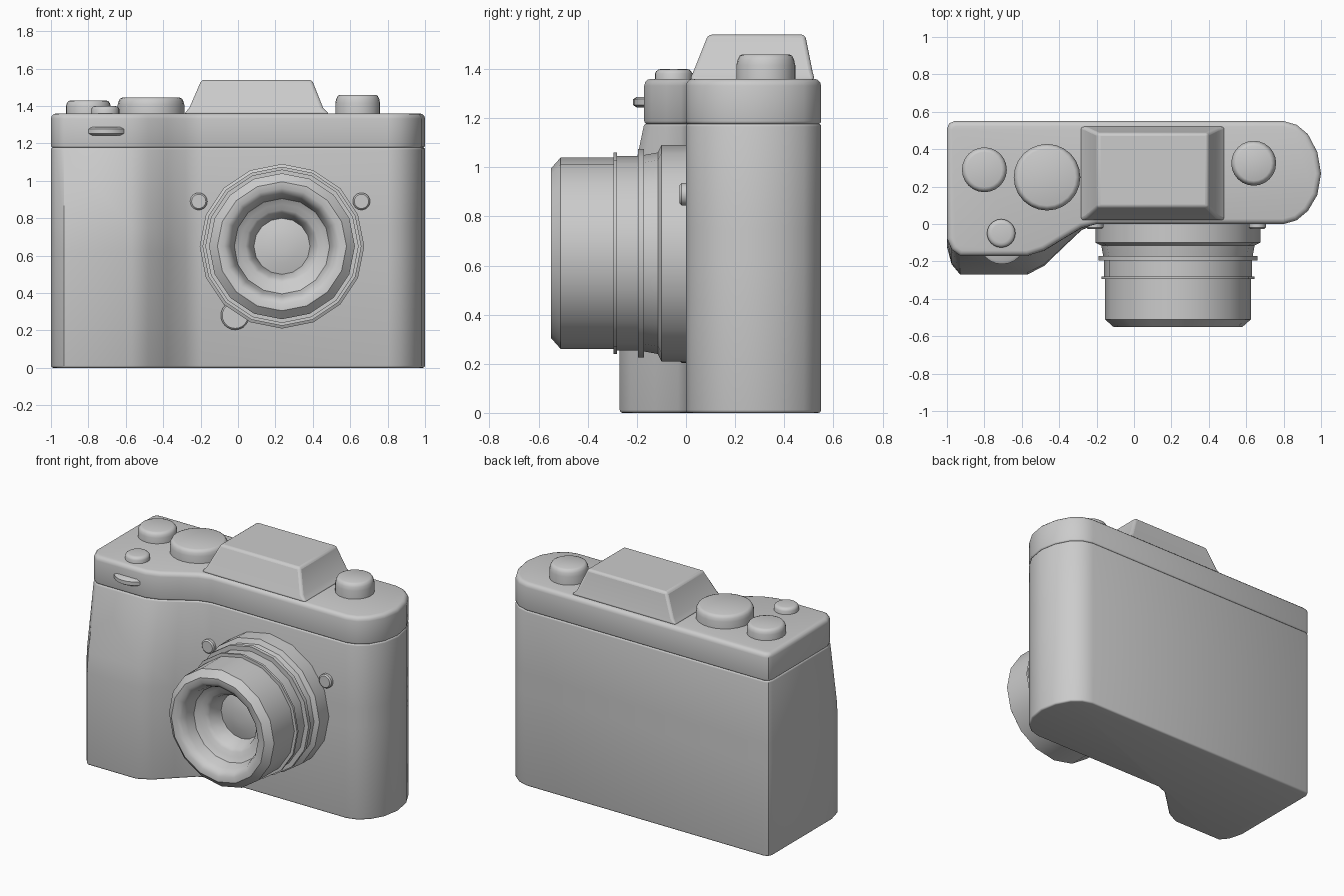
import bpy
import bmesh
from math import sin, cos, pi, radians

cube = bpy.data.objects.get("Cube")
if cube:
    bpy.data.objects.remove(cube, do_unlink=True)


def loft(name, rings, bottom_bevel=0, top_bevel=0, all_bevel=0):
    """Skin closed rings, cap both ends and optionally round the cap edges."""
    bm = bmesh.new()
    rows = [[bm.verts.new(p) for p in ring] for ring in rings]
    n = len(rows[0])
    for a, b in zip(rows, rows[1:]):
        for i in range(n):
            j = (i + 1) % n
            bm.faces.new((a[i], a[j], b[j], b[i]))
    bottom = bm.faces.new(rows[0][::-1])
    top = bm.faces.new(rows[-1])
    bmesh.ops.recalc_face_normals(bm, faces=bm.faces[:])
    jobs = [(list(bottom.edges), bottom_bevel), (list(top.edges), top_bevel)]
    for edges, width in jobs:
        if width:
            bmesh.ops.bevel(bm, geom=edges, offset=width, offset_type='OFFSET',
                            segments=3, profile=0.5, affect='EDGES')
    mesh = bpy.data.meshes.new(name)
    bm.to_mesh(mesh)
    bm.free()
    obj = bpy.data.objects.new(name, mesh)
    bpy.context.collection.objects.link(obj)
    if all_bevel:
        mod = obj.modifiers.new("soft_edges", 'BEVEL')
        mod.width = all_bevel
        mod.segments = 3
        mod.limit_method = 'ANGLE'
        mod.angle_limit = radians(40)
    bpy.ops.object.select_all(action='DESELECT')
    obj.select_set(True)
    bpy.context.view_layer.objects.active = obj
    bpy.ops.object.shade_smooth_by_angle(angle=radians(40))
    return obj


def turned(name, centre, profile, axis='Z', sides=24):
    """Revolve (radius, offset) pairs about a vertical or front-facing axis."""
    cx, cy, cz = centre
    rings = []
    for r, h in profile:
        ring = []
        for i in range(sides):
            u, v = r * cos(2 * pi * i / sides), r * sin(2 * pi * i / sides)
            ring.append((cx + u, cy + v, cz + h) if axis == 'Z'
                        else (cx + u, cy - h, cz + v))
        rings.append(ring)
    return loft(name, rings)


def footprint(z, grip):
    """Camera outline at height z; grip is how far the hand grip juts forward."""
    hand = [(-0.2, 0), (-0.28, 0.12), (-0.38, 0.47), (-0.48, 0.83),
            (-0.57, 1), (-0.93, 1), (-0.975, 0.8), (-1, 0.45)]
    pts = [(x, -grip * f) for x, f in hand]
    pts += [(-1, 0.51), (-0.988, 0.538), (-0.96, 0.55)]
    pts += [(0.8, 0.55), (0.87, 0.53), (0.93, 0.48), (0.98, 0.385),
            (1, 0.27), (0.98, 0.155), (0.93, 0.07), (0.87, 0.02), (0.8, 0)]
    return [(x, y, z) for x, y in pts]


# Body and top plate, separated by a shallow seam
loft("body", [footprint(0, 0.27), footprint(0.62, 0.27), footprint(0.75, 0.26),
              footprint(1.178, 0.17)], 0.012, 0.012)
loft("top_plate", [footprint(1.176, 0.17), footprint(1.36, 0.17)], 0.012, 0.028)


# Viewfinder hump with a flared foot
def rect(x0, x1, y0, y1, z):
    return [(x0, y0, z), (x1, y0, z), (x1, y1, z), (x0, y1, z)]


loft("viewfinder_hump", [rect(-0.29, 0.49, 0.015, 0.525, 1.355),
                         rect(-0.26, 0.455, 0.03, 0.515, 1.39),
                         rect(-0.195, 0.395, 0.09, 0.485, 1.54)], all_bevel=0.015)

# Dials and shutter button on the top plate
dials = [("mode_dial", -0.8, 0.29, 0.12, 0.07),
         ("main_dial", -0.465, 0.25, 0.178, 0.085),
         ("shutter_button", -0.71, -0.05, 0.076, 0.04),
         ("rewind_knob", 0.64, 0.325, 0.12, 0.1)]
for name, x, y, r, h in dials:
    turned(name, (x, y, 1.36), [(r, -0.02), (r, h * 0.55), (r - 0.005, h * 0.78),
                                (r - 0.013, h * 0.94), (r - 0.026, h)])

# Thumb wheel peeking out of the grip
turned("front_wheel", (-0.705, -0.09, 1.265),
       [(0.11, -0.022), (0.125, -0.012), (0.125, 0.012), (0.11, 0.022)])

# Lens barrel, rings and recessed bowl
lens_profile = [
    (0.44, -0.03), (0.44, 0.1), (0.41, 0.115), (0.4, 0.17),
    (0.425, 0.17), (0.425, 0.195), (0.395, 0.195), (0.395, 0.28),
    (0.41, 0.28), (0.41, 0.295), (0.39, 0.295), (0.39, 0.51),
    (0.345, 0.55), (0.31, 0.548), (0.285, 0.53), (0.27, 0.5),
    (0.255, 0.44), (0.225, 0.42), (0.195, 0.41), (0.175, 0.39),
    (0.155, 0.32), (0.15, 0.3), (0.09, 0.315), (0.03, 0.32)]
turned("lens", (0.235, 0, 0.65), lens_profile, axis='Y', sides=16)

# Small round buttons on the front
for name, x, z, r in [("right_front_button", -0.21, 0.89, 0.046),
                      ("left_front_button", 0.66, 0.89, 0.046),
                      ("lens_release", -0.015, 0.28, 0.077)]:
    turned(name, (x, 0, z), [(r, -0.02), (r, 0.018), (r - 0.008, 0.026)], axis='Y')
